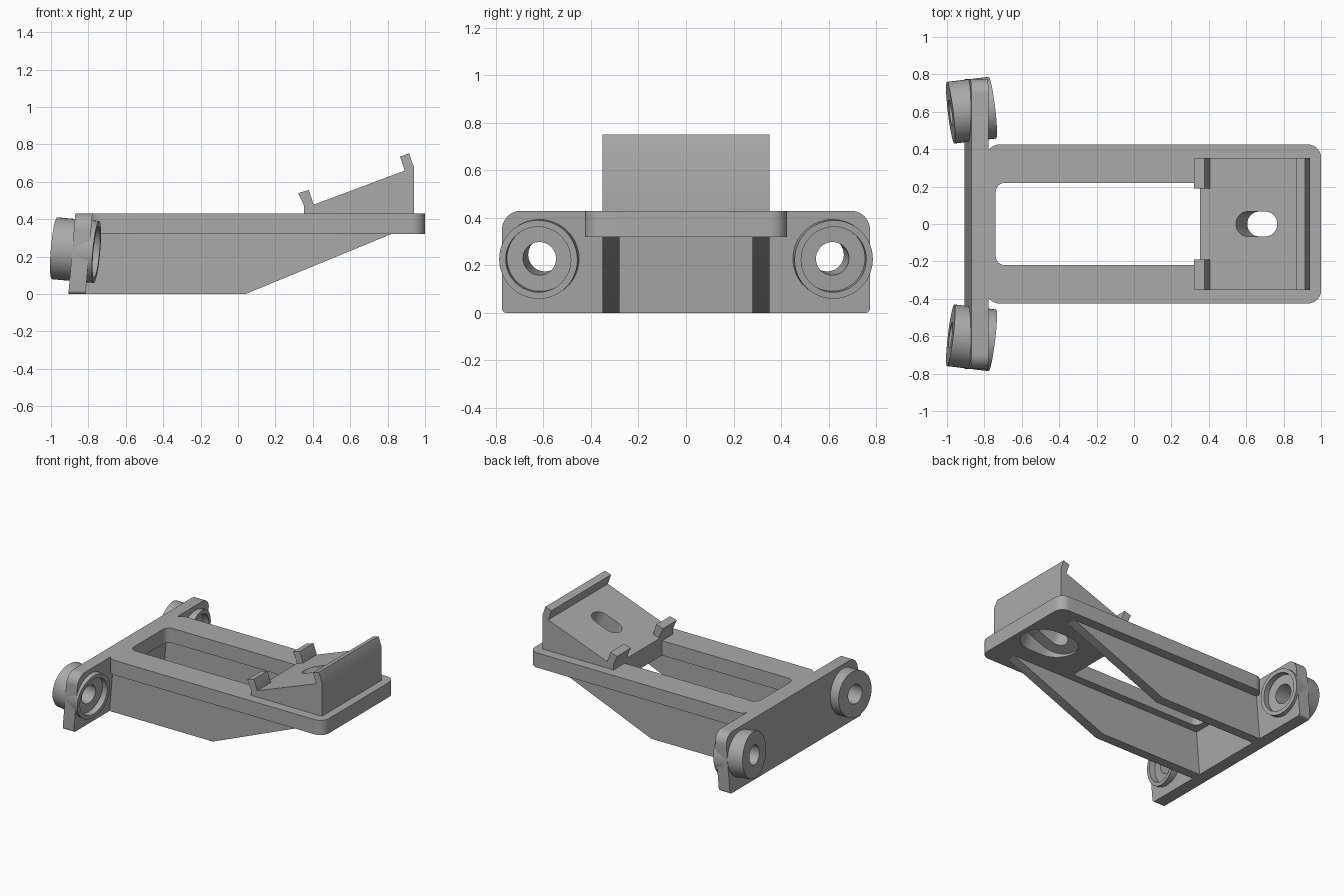
import bpy, bmesh, math
from mathutils import Matrix, Vector

if "Cube" in bpy.data.objects:
    bpy.data.objects.remove(bpy.data.objects["Cube"], do_unlink=True)

grey = bpy.data.materials.new("plain grey")
grey.use_nodes = True
GREY = (0.4, 0.4, 0.4, 1)
grey.diffuse_color = GREY
grey.node_tree.nodes["Principled BSDF"].inputs["Base Color"].default_value = GREY


def rounded(u0, u1, v0, v1, radii, steps=10):
    """Rounded rectangle; radii run from the low-low corner, counter-clockwise."""
    corners = [(u0, v0, 1, 1), (u1, v0, -1, 1), (u1, v1, -1, -1), (u0, v1, 1, -1)]
    points = []
    for i, ((u, v, su, sv), r) in enumerate(zip(corners, radii)):
        for k in range(steps + 1):
            a = math.pi * (1 + i / 2 + k / steps / 2)
            points.append((u + su * r + r * math.cos(a), v + sv * r + r * math.sin(a)))
    return points


def prism(name, outline, axis, lo, hi, matrix=None):
    """Extrude a 2D outline along an axis."""
    place = {"x": lambda p, d: (d, p[0], p[1]),
             "y": lambda p, d: (p[0], d, p[1]),
             "z": lambda p, d: (p[0], p[1], d)}[axis]
    bm = bmesh.new()
    face = bm.faces.new([bm.verts.new(place(p, lo)) for p in outline])
    new = bmesh.ops.extrude_face_region(bm, geom=[face])["geom"]
    shift = Vector(place((0, 0), hi - lo))
    bmesh.ops.translate(bm, vec=shift, verts=[g for g in new if isinstance(g, bmesh.types.BMVert)])
    bmesh.ops.remove_doubles(bm, verts=bm.verts, dist=1e-5)
    if matrix:
        bm.transform(matrix)
    bmesh.ops.recalc_face_normals(bm, faces=bm.faces)
    mesh = bpy.data.meshes.new(name)
    bm.to_mesh(mesh)
    bm.free()
    mesh.materials.append(grey)
    obj = bpy.data.objects.new(name, mesh)
    bpy.context.collection.objects.link(obj)
    return obj


def disc(name, radius, lo, hi, matrix):
    circle = [(radius * math.cos(math.tau * i / 48), radius * math.sin(math.tau * i / 48))
              for i in range(48)]
    return prism(name, circle, "x", lo, hi, matrix)


def cut(obj, *cutters):
    for cutter in cutters:
        cutter.hide_render = True
        mod = obj.modifiers.new("cut", "BOOLEAN")
        mod.operation, mod.solver, mod.object = "DIFFERENCE", "EXACT", cutter
        bpy.context.view_layer.objects.active = obj
        bpy.ops.object.modifier_apply(modifier=mod.name)


# Deck with its long window
deck = prism("deck", rounded(-0.79, 1, -0.425, 0.425, [0.07] * 4), "z", 0.32, 0.43)
window = prism("window_cutter", rounded(-0.74, 0.352, -0.22, 0.22, [0.05, 0.002, 0.002, 0.05]),
               "z", 0.2, 0.6)
cut(deck, window)

# Sloping seat with its tall end lip
seat = prism("sloping_seat", [(0.352, 0.43), (0.94, 0.43), (0.94, 0.68), (0.915, 0.752),
                              (0.866, 0.735), (0.892, 0.66), (0.352, 0.458)], "y", -0.352, 0.352)

# Slot and its larger pocket, both square to the slope
tilt = Matrix.Translation((0.655, 0, 0.572)) @ Matrix.Rotation(math.radians(-20.5), 4, "Y")
slot = prism("slot_cutter", rounded(-0.118, 0.118, -0.066, 0.066, [0.0659] * 4),
             "z", -0.5, 0.2, tilt)
pocket = prism("pocket_cutter", rounded(-0.2, 0.2, -0.15, 0.15, [0.1499] * 4),
               "z", -0.5, -0.175, tilt)
cut(deck, slot, pocket)
cut(seat, slot, pocket)

# Short lugs and side walls, one of each per side
parts = [deck, seat]
lug_profile = [(0.352, 0.43), (0.352, 0.475), (0.322, 0.54), (0.378, 0.556), (0.405, 0.478), (0.405, 0.43)]
wall_profile = [(-0.85, 0), (0.04, 0), (0.83, 0.325), (-0.85, 0.325)]
for side, s in (("left", 1), ("right", -1)):
    parts.append(prism(side + "_lug", lug_profile, "y", s * 0.19, s * 0.352))
    parts.append(prism(side + "_wall", wall_profile, "y", s * 0.28, s * 0.352))

# Leaning end plate
lean = Matrix.Identity(4)
lean[0][2] = 0.087
plate = prism("end_plate", rounded(-0.775, 0.775, 0, 0.43, [0.02, 0.02, 0.08, 0.08]),
              "x", -0.907, -0.815, lean)
parts.append(plate)

# Bosses, toed in, with a bore and a recess on the inner face
bores = []
for side, s in (("left", 1), ("right", -1)):
    aim = Vector((0.99, s * 0.12, -0.087)).to_track_quat("X", "Z").to_matrix().to_4x4()
    frame = Matrix.Translation((-0.757, s * 0.622, 0.225)) @ aim
    boss = disc(side + "_boss", 0.166, -0.226, 0, frame)
    bore = disc(side + "_bore_cutter", 0.07, -0.4, 0.2, frame)
    recess = disc(side + "_recess_cutter", 0.138, -0.045, 0.2, frame)
    core = disc(side + "_core_cutter", 0.15, -0.2, 0.2, frame)
    cut(boss, bore, recess)
    cut(plate, core)
    parts.append(boss)
    bores += [bore, recess, core]

# Tidy up and smooth the rounded faces
for helper in [window, slot, pocket] + bores:
    bpy.data.objects.remove(helper, do_unlink=True)
bpy.ops.object.select_all(action="DESELECT")
for obj in parts:
    obj.select_set(True)
bpy.context.view_layer.objects.active = deck
bpy.ops.object.shade_smooth_by_angle(angle=math.radians(30))
